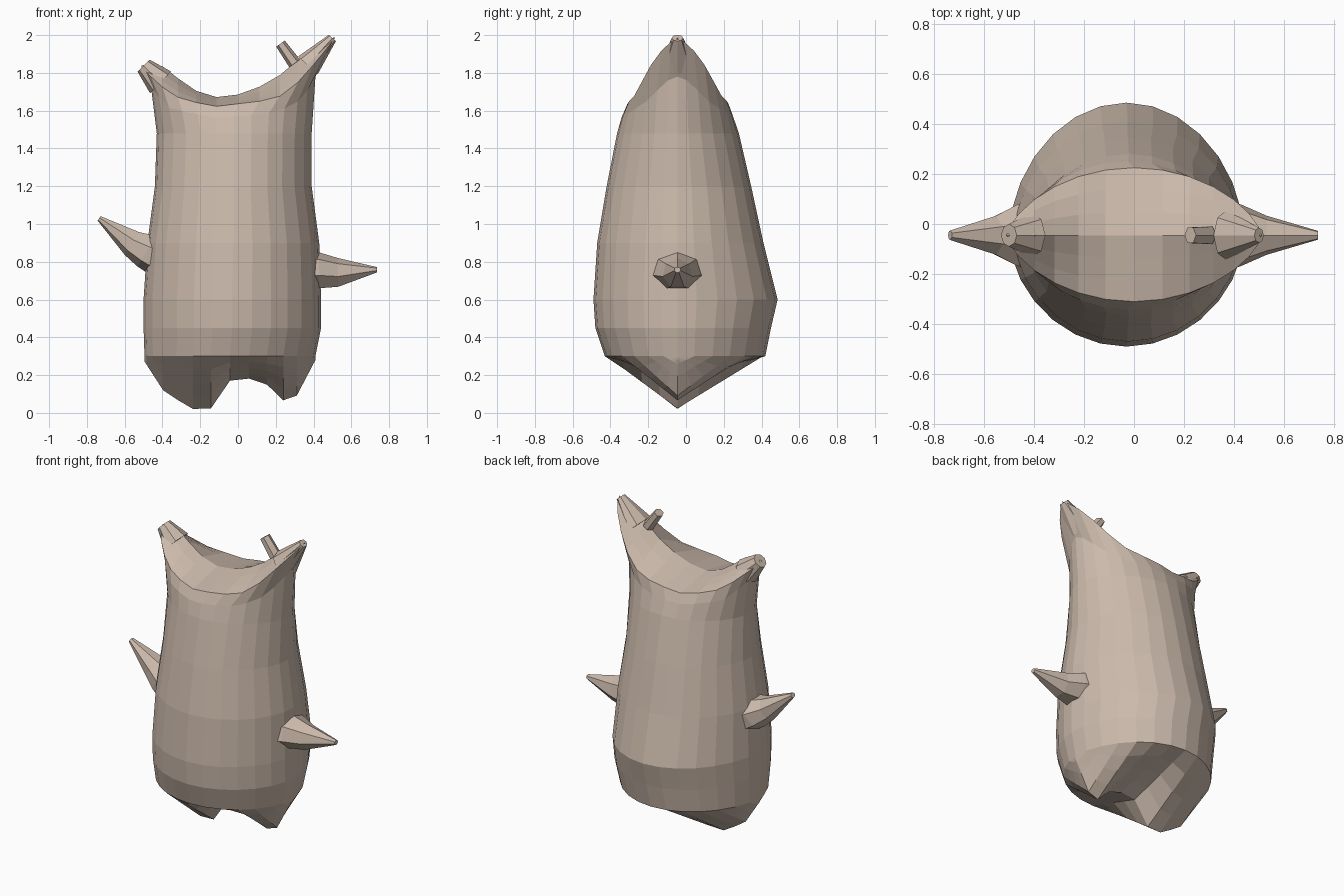
import bpy, bmesh, math
from mathutils import Vector

if "Cube" in bpy.data.objects:
    bpy.data.objects.remove(bpy.data.objects["Cube"])

N = 28       # sides of the body
YC = -0.045  # depth of the plane holding ears, arms and feet

skin = bpy.data.materials.new("skin")
skin.diffuse_color = (0.6, 0.49, 0.41, 1)
skin.use_nodes = True
skin.node_tree.nodes["Principled BSDF"].inputs["Base Color"].default_value = skin.diffuse_color


def lerp_table(table, x):
    if x <= table[0][0]:
        return table[0][1]
    for (xa, za), (xb, zb) in zip(table, table[1:]):
        if x <= xb:
            return za + (zb - za) * (x - xa) / (xb - xa)
    return table[-1][1]


def loft(name, rings, caps=False):
    bm = bmesh.new()
    rows = [[bm.verts.new(p) for p in ring] for ring in rings]
    n = len(rows[0])
    for a, b in zip(rows, rows[1:]):
        for i in range(n):
            j = (i + 1) % n
            bm.faces.new((a[i], a[j], b[j], b[i]))
    if caps:
        bm.faces.new(rows[0][::-1])
        bm.faces.new(rows[-1])
    bmesh.ops.remove_doubles(bm, verts=bm.verts, dist=0.002)
    bmesh.ops.recalc_face_normals(bm, faces=bm.faces)
    me = bpy.data.meshes.new(name)
    bm.to_mesh(me)
    bm.free()
    me.materials.append(skin)
    ob = bpy.data.objects.new(name, me)
    bpy.context.collection.objects.link(ob)
    return ob


def body_ring(x0, x1, y0, y1, power, z):
    """Pointed oval in plan; z is a number or a table of heights along x."""
    pts = []
    for i in range(N):
        a = 2 * math.pi * i / N
        c, s = math.cos(a), math.sin(a)
        x = (x0 + x1) / 2 + (x1 - x0) / 2 * c
        y = YC + ((y1 - YC) if s > 0 else (y0 - YC)) * abs(s) ** power
        pts.append(Vector((x, y, lerp_table(z, x) if isinstance(z, list) else z)))
    return pts


def close_to_ridge(ring, ridge, steps):
    """Rings that narrow the depth down to a ridge line in the centre plane."""
    return [[Vector((p.x, YC + (p.y - YC) * k,
                     p.z * k + lerp_table(ridge, p.x) * (1 - k))) for p in ring]
            for k in steps]


def limb(name, stations, sides):
    """Tapered tube through (x, z, depth radius, other radius) stations."""
    d = Vector((stations[-1][0] - stations[0][0], 0, stations[-1][1] - stations[0][1])).normalized()
    up = Vector((-d.z, 0, d.x))
    rings = []
    for x, z, ry, rz in stations:
        rings.append([Vector((x, YC, z)) + up * rz * math.cos(2 * math.pi * i / sides)
                      + Vector((0, ry * math.sin(2 * math.pi * i / sides), 0))
                      for i in range(sides)])
    return loft(name, rings, True)


# Body: belly walls, saddle top between the ears, two foot bulges below
foot_line = [(-0.5, 0.28), (-0.39, 0.11), (-0.22, 0.01), (-0.15, 0.0), (-0.11, 0.14), (0, 0.19),
             (0.14, 0.17), (0.2, 0.08), (0.26, 0.06), (0.3, 0.07), (0.41, 0.28)]
shoulder = [(-0.46, 1.72), (-0.36, 1.61), (-0.1, 1.56), (0.2, 1.59), (0.34, 1.66), (0.41, 1.78)]
rim_line = [(-0.51, 1.83), (-0.44, 1.76), (-0.35, 1.68), (-0.14, 1.62), (0.2, 1.66),
            (0.33, 1.76), (0.43, 1.88), (0.51, 1.98)]
saddle = [(-0.51, 1.84), (-0.42, 1.85), (-0.35, 1.8), (-0.26, 1.72), (-0.13, 1.67), (0.04, 1.69),
          (0.2, 1.77), (0.33, 1.88), (0.51, 1.99)]
walls = [body_ring(-0.495, 0.41, -0.43, 0.42, 1.1, 0.3),
         body_ring(-0.5, 0.44, -0.48, 0.45, 1.1, 0.45),
         body_ring(-0.5, 0.44, -0.49, 0.485, 1.1, 0.6),
         body_ring(-0.48, 0.43, -0.47, 0.41, 1.1, 0.9),
         body_ring(-0.44, 0.39, -0.42, 0.345, 1.1, 1.2),
         body_ring(-0.43, 0.39, -0.365, 0.28, 1.15, 1.48),
         body_ring(-0.46, 0.41, -0.34, 0.25, 1.2, shoulder)]
rim = body_ring(-0.51, 0.51, -0.31, 0.225, 1.35, rim_line)
bottom = close_to_ridge(walls[0], foot_line, (0, 0.25, 0.5, 0.75))
top = close_to_ridge(rim, saddle, (0.7, 0.35, 0))
loft("body", bottom + walls + [rim] + top)

# Blunt ear tips
limb("tall_ear_tip", [(0.37, 1.84, 0.1, 0.07), (0.5, 1.985, 0.03, 0.025)], 8)
limb("short_ear_tip", [(-0.41, 1.75, 0.09, 0.08), (-0.5, 1.838, 0.045, 0.045)], 8)

# Small stub on the slope of the tall ear
limb("stub", [(0.3, 1.85, 0.04, 0.035), (0.225, 1.955, 0.036, 0.028)], 6)

# Arms
limb("right_arm", [(0.36, 0.75, 0.15, 0.105), (0.43, 0.75, 0.125, 0.1),
                   (0.53, 0.74, 0.08, 0.08), (0.735, 0.757, 0.018, 0.015)], 7)
limb("left_arm", [(-0.4, 0.82, 0.15, 0.11), (-0.48, 0.86, 0.125, 0.1),
                  (-0.56, 0.9, 0.08, 0.075), (-0.735, 1.03, 0.02, 0.015)], 7)
